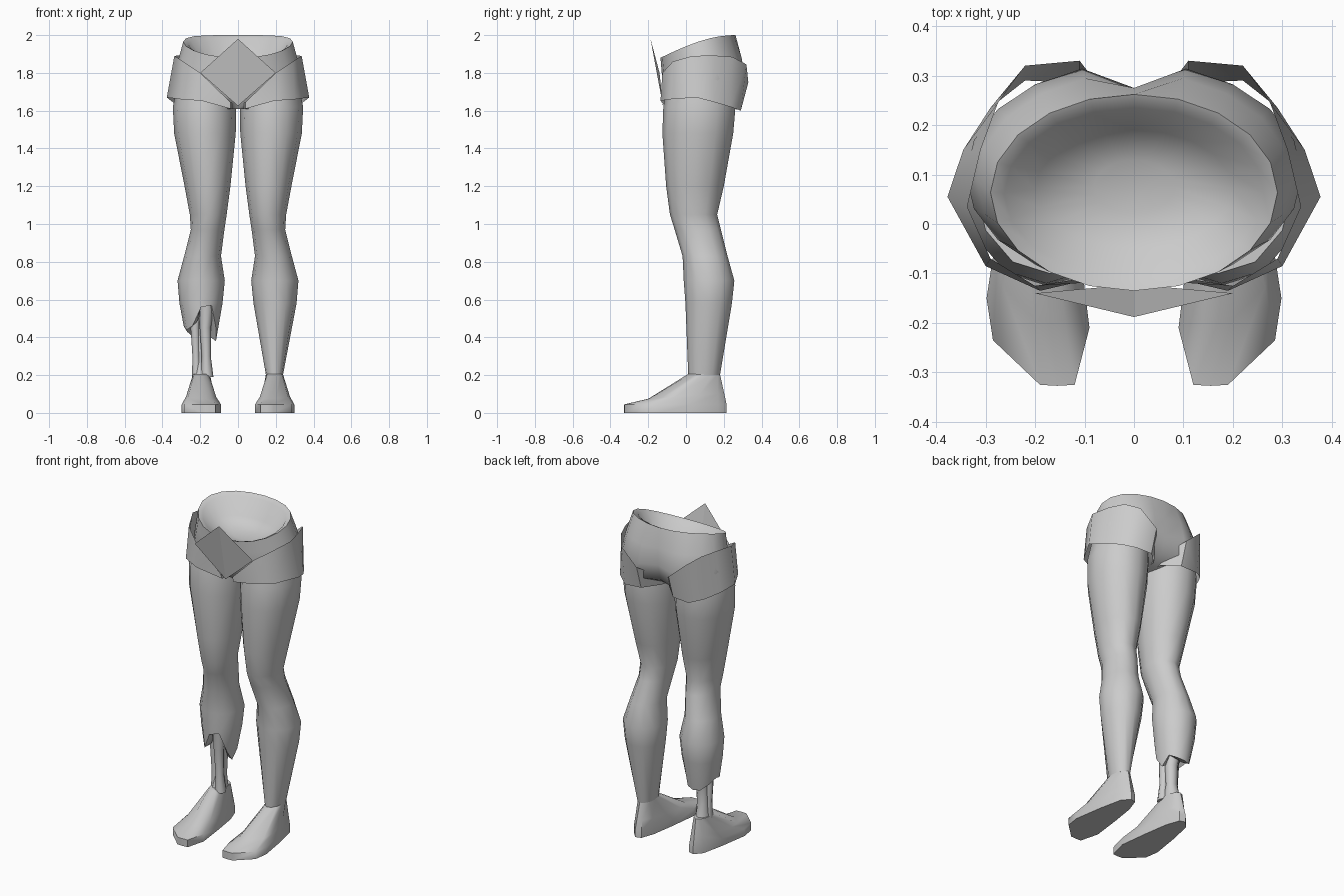
import bpy, bmesh, math
from mathutils import Vector

if "Cube" in bpy.data.objects:
    bpy.data.objects.remove(bpy.data.objects["Cube"])

N = 12


def finish(name, bm, angle=50):
    bmesh.ops.recalc_face_normals(bm, faces=bm.faces)
    me = bpy.data.meshes.new(name)
    bm.to_mesh(me)
    bm.free()
    ob = bpy.data.objects.new(name, me)
    bpy.context.collection.objects.link(ob)
    bpy.ops.object.select_all(action='DESELECT')
    ob.select_set(True)
    bpy.context.view_layer.objects.active = ob
    bpy.ops.object.shade_smooth_by_angle(angle=math.radians(angle))
    return ob


def loft(name, rings, side=1, start=False, end=False, angle=50):
    """Skin closed rings of points; side=-1 mirrors in x."""
    bm = bmesh.new()
    vs = [[bm.verts.new((side * p[0], p[1], p[2])) for p in r] for r in rings]
    for a, b in zip(vs, vs[1:]):
        n = len(a)
        for i in range(n):
            j = (i + 1) % n
            bm.faces.new((a[i], a[j], b[j], b[i]))
    if start:
        bm.faces.new(vs[0])
    if end:
        bm.faces.new(vs[-1])
    return finish(name, bm, angle)


def oval(z, x0, x1, y0, y1, n=N):
    """Oval ring that starts at the front and runs outward."""
    pts = []
    for k in range(n):
        a = 2 * math.pi * k / n
        pts.append(Vector(((x0 + x1) / 2 + (x1 - x0) / 2 * math.sin(a),
                           (y0 + y1) / 2 - (y1 - y0) / 2 * math.cos(a), z)))
    return pts


# Leg profile: z, inner x, outer x, front y, back y
LEG = [(1.74, .02, .32, -.10, .25), (1.62, .01, .345, -.12, .262),
       (1.48, .012, .338, -.125, .25), (1.2, .04, .283, -.105, .2),
       (1.05, .06, .255, -.085, .165), (.97, .072, .25, -.06, .185),
       (.83, .09, .285, -.018, .22), (.7, .07, .32, -.012, .256),
       (.58, .082, .31, -.003, .243), (.2, .148, .238, .012, .18)]


def profile_at(z):
    for a, b in zip(LEG, LEG[1:]):
        if b[0] <= z <= a[0]:
            t = (a[0] - z) / (a[0] - b[0])
            return [p + (q - p) * t for p, q in zip(a[1:], b[1:])]


# Whole leg
loft("left_leg", [oval(*r) for r in LEG], 1, True, True)

# Torn leg, ending in a ragged hem that folds inward
HEM = [.56, .46, .44, .46, .43, .40, .40, .41, .43, .38, .45, .57]
hem = [oval(z, *profile_at(z))[k] for k, z in enumerate(HEM)]
mid = Vector((.188, .1, 0))
fold = [Vector((mid.x + (p.x - mid.x) * .6, mid.y + (p.y - mid.y) * .6, p.z + .02)) for p in hem]
loft("right_leg", [oval(*r) for r in LEG[:-1]] + [hem, fold], -1, True, True, 60)

# Exposed shin: core tissue and two bones
loft("shin_tissue", [oval(.6, .14, .24, .06, .18), oval(.4, .15, .225, .07, .14),
                     oval(.28, .155, .225, .075, .135), oval(.19, .15, .235, .04, .16)], -1, True, True)
for name, x, y, r in (("shin_bone", .168, .06, .03), ("outer_bone", .222, .09, .024)):
    loft(name, [oval(z, x + d - r * f, x + d + r * f, y - r * f, y + r * f, 8)
                for z, d, f in ((.62, 0, 1.5), (.45, .005, 1), (.3, 0, .8), (.19, -.005, 1.1))],
         -1, True, True)

# Feet: sole outline drawn in to the ankle
SOLE = [(.155, -.327), (.19, -.325), (.285, -.235), (.298, -.15), (.27, .03), (.24, .17),
        (.2, .215), (.165, .205), (.135, .12), (.112, -.03), (.09, -.21), (.12, -.325)]
ankle = oval(.205, .148, .238, .01, .18)
sole = [Vector((x, y, 0)) for x, y in SOLE]
rim = [p + Vector((0, 0, .045)) for p in sole]
instep = []
for p, q in zip(sole, ankle):
    m = p.lerp(q, .38)
    m.z = .075 + .03 * max(0, m.y + .2) / .4
    instep.append(m)
for side, name in ((1, "left_foot"), (-1, "right_foot")):
    loft(name, [sole, rim, instep, ankle], side, True, True)


# Pelvis with hollow waist
def hip(zf, zb, rx, yf, yb, cleft=0):
    pts = oval(0, -rx, rx, yf, yb, 20)
    for p in pts:
        t = min(1, max(0, (p.y - yf) / (yb - yf)))
        p.z = zf + (zb - zf) * math.sin(t * math.pi / 2)
    pts[10].y -= cleft
    return pts


loft("pelvis", [hip(1.61, 1.61, .14, -.06, .17), hip(1.68, 1.67, .325, -.11, .3, .05),
                hip(1.76, 1.77, .34, -.125, .325, .05), hip(1.82, 1.88, .318, -.13, .305, .03),
                hip(1.88, 2.0, .29, -.135, .262), hip(1.87, 1.985, .262, -.11, .235),
                hip(1.83, 1.88, .2, -.05, .19), hip(1.82, 1.84, .08, .02, .13)], 1, True, True)

# Short trouser bands: x, y, bottom z, top z, top shift x, top shift y
BAND = [(.19, -.135, 1.652, 1.8, .01, .01), (.3, -.085, 1.66, 1.86, -.01, .015),
        (.377, .055, 1.67, 1.89, -.04, -.02), (.345, .15, 1.645, 1.892, -.035, 0),
        (.29, .235, 1.62, 1.885, -.015, .01), (.22, .29, 1.6, 1.845, 0, .03),
        (.11, .285, 1.605, 1.75, 0, .045), (.025, .2, 1.615, 1.67, 0, .02),
        (.008, .05, 1.61, 1.63, 0, 0), (.04, -.1, 1.61, 1.645, 0, -.015)]
low = [(x, y, b) for x, y, b, t, dx, dy in BAND]
high = [(x + dx, y + dy, t) for x, y, b, t, dx, dy in BAND]
for side, name in ((1, "left_short_band"), (-1, "right_short_band")):
    loft(name, [low, high], side)

# Diamond front flap
bm = bmesh.new()
top, left, bottom, right = [bm.verts.new(p) for p in (
    (0, -.188, 1.98), (-.2, -.14, 1.8), (0, -.122, 1.625), (.2, -.14, 1.8))]
bm.faces.new((top, left, bottom))
bm.faces.new((top, bottom, right))
finish("front_flap", bm, 5)
